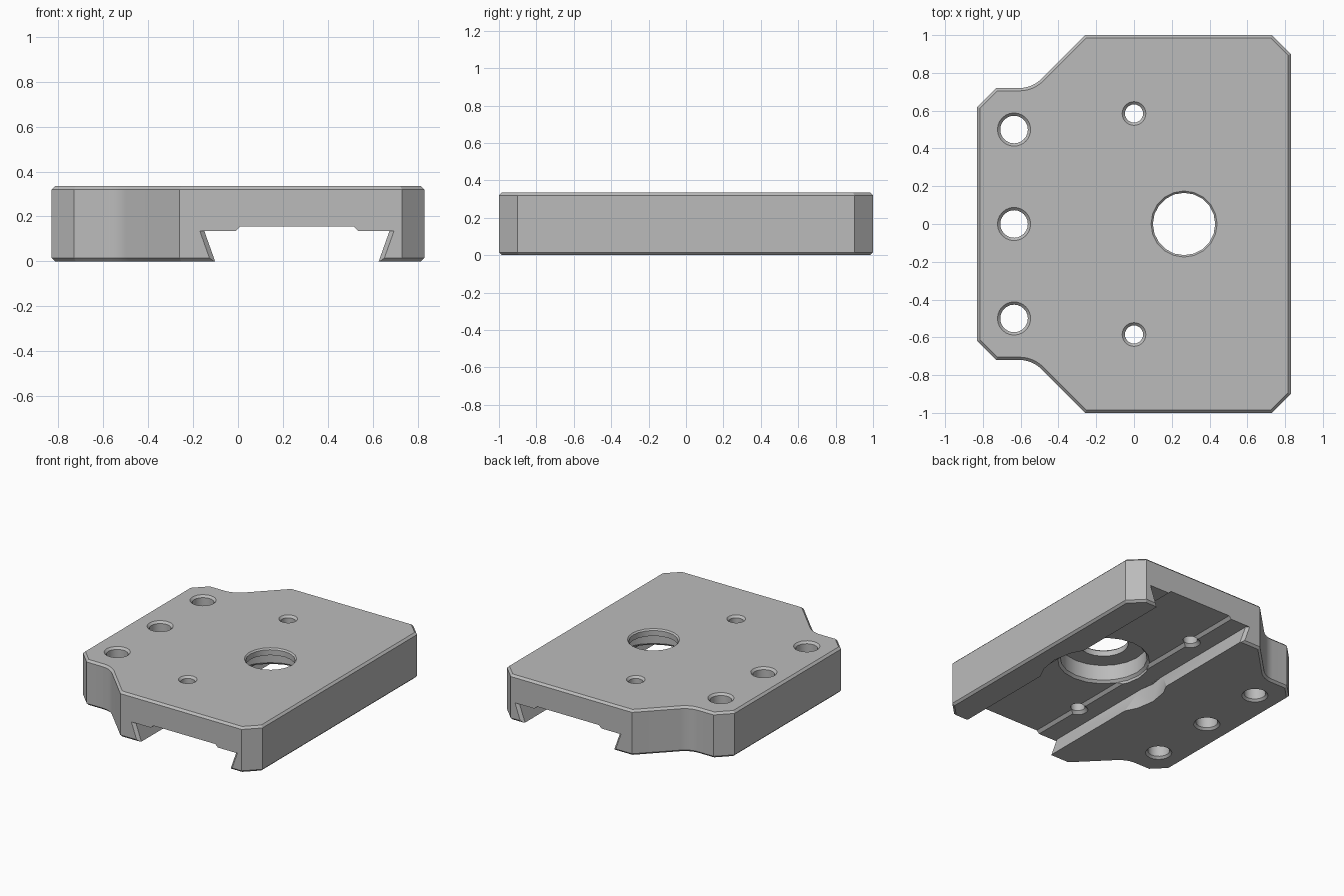
import bpy, bmesh, math

cube = bpy.data.objects.get("Cube")
if cube:
    bpy.data.objects.remove(cube, do_unlink=True)

HEIGHT, CHAMFER = 0.335, 0.015
HALF_X, SLOT_X = 0.83, 0.2625

grey = bpy.data.materials.new("machined grey")
grey.use_nodes = True
GREY = (0.5, 0.5, 0.5, 1)
grey.diffuse_color = GREY
grey.node_tree.nodes["Principled BSDF"].inputs["Base Color"].default_value = GREY


def make_object(name, bm):
    bmesh.ops.recalc_face_normals(bm, faces=bm.faces)
    mesh = bpy.data.meshes.new(name)
    bm.to_mesh(mesh)
    bm.free()
    mesh.materials.append(grey)
    obj = bpy.data.objects.new(name, mesh)
    bpy.context.scene.collection.objects.link(obj)
    return obj


def loft(name, rings):
    """Closed solid through rings of equal point count, capped at both ends."""
    bm = bmesh.new()
    loops = [[bm.verts.new(p) for p in ring] for ring in rings]
    n = len(loops[0])
    for a, b in zip(loops, loops[1:]):
        for i in range(n):
            j = (i + 1) % n
            bm.faces.new((a[i], a[j], b[j], b[i]))
    bm.faces.new(loops[0])
    bm.faces.new(loops[-1])
    return make_object(name, bm)


def lathe(name, x, y, profile, sides):
    """Round cutter from (radius, z) points."""
    angles = [2 * math.pi * i / sides for i in range(sides)]
    return loft(name, [[(x + r * math.cos(a), y + r * math.sin(a), z)
                        for a in angles] for r, z in profile])


def hole(name, x, y, r, c, bottom):
    """Through hole cutter with countersinks of width c at both ends."""
    profile = [(r + 2 * c, HEIGHT + c), (r, HEIGHT - c),
               (r, bottom + c), (r + 2 * c, bottom - c)]
    return lathe(name, x, y, profile, 24)


# Plate outline: half of it, with a concave fillet, mirrored front to back
half = [(HALF_X, 0.9), (0.73, 1.0), (-0.26, 1.0)]
fillet_r, fillet_x, fillet_y = 0.16, -0.605, 0.72
for i in range(7):
    a = math.radians(45 * (1 - i / 6))
    half.append((fillet_x + fillet_r * math.sin(a),
                 fillet_y + fillet_r * (1 - math.cos(a))))
half += [(-0.73, 0.72), (-HALF_X, 0.62)]
outline = half + [(x, -y) for x, y in reversed(half)]

plate = loft("mounting_plate", [[(x, y, z) for x, y in outline] for z in (0, HEIGHT)])

# Chamfer the top and bottom rims
bm = bmesh.new()
bm.from_mesh(plate.data)
rims = [e for e in bm.edges if abs(e.verts[0].co.z - e.verts[1].co.z) < 1e-5]
bmesh.ops.bevel(bm, geom=rims, offset=CHAMFER, segments=1, affect='EDGES')
bm.to_mesh(plate.data)
bm.free()

# Dovetail slot with flared ends and a raised relief in its ceiling
side = [(0.3825, -0.05), (0.3645, 0), (0.4125, 0.135), (0.273, 0.135), (0.253, 0.155)]


def slot_ring(y, flare):
    right = [(u + (flare if i < 3 else 0), z) for i, (u, z) in enumerate(side)]
    right[0] = (right[1][0], -0.05)
    full = right + [(-u, z) for u, z in reversed(right)]
    return [(SLOT_X + u, y, z) for u, z in full]


cutters = [loft("dovetail_slot_cutter", [
    slot_ring(y, f) for y, f in ((-1.02, 0.04), (-0.98, 0), (0.98, 0), (1.02, 0.04))])]

# Stepped main bore, with clearance notches in the dovetail lips
cutters.append(lathe("main_bore_cutter", 0.265, 0, [
    (0.185, HEIGHT + 0.01), (0.165, HEIGHT - 0.01), (0.165, 0.285), (0.29, 0.285),
    (0.29, 0.172), (0.307, 0.155), (0.307, 0.134), (0.43, 0.134), (0.43, -0.05)], 20))

# Three edge holes and two small slot holes
for y in (-0.5, 0, 0.5):
    cutters.append(hole("edge_hole_cutter", -0.635, y, 0.073, CHAMFER, 0))
for y in (-0.585, 0.585):
    cutters.append(hole("small_hole_cutter", 0, y, 0.048, CHAMFER, 0.14))

for cutter in cutters:
    cutter.hide_render = True
    mod = plate.modifiers.new(cutter.name, 'BOOLEAN')
    mod.operation, mod.solver, mod.object = 'DIFFERENCE', 'EXACT', cutter

# Bake the cuts and drop the helpers
depsgraph = bpy.context.evaluated_depsgraph_get()
baked = bpy.data.meshes.new_from_object(plate.evaluated_get(depsgraph))
plate.modifiers.clear()
plate.data = baked
for cutter in cutters:
    bpy.data.objects.remove(cutter, do_unlink=True)

bpy.ops.object.select_all(action='DESELECT')
plate.select_set(True)
bpy.context.view_layer.objects.active = plate
bpy.ops.object.shade_smooth_by_angle(angle=math.radians(25))
